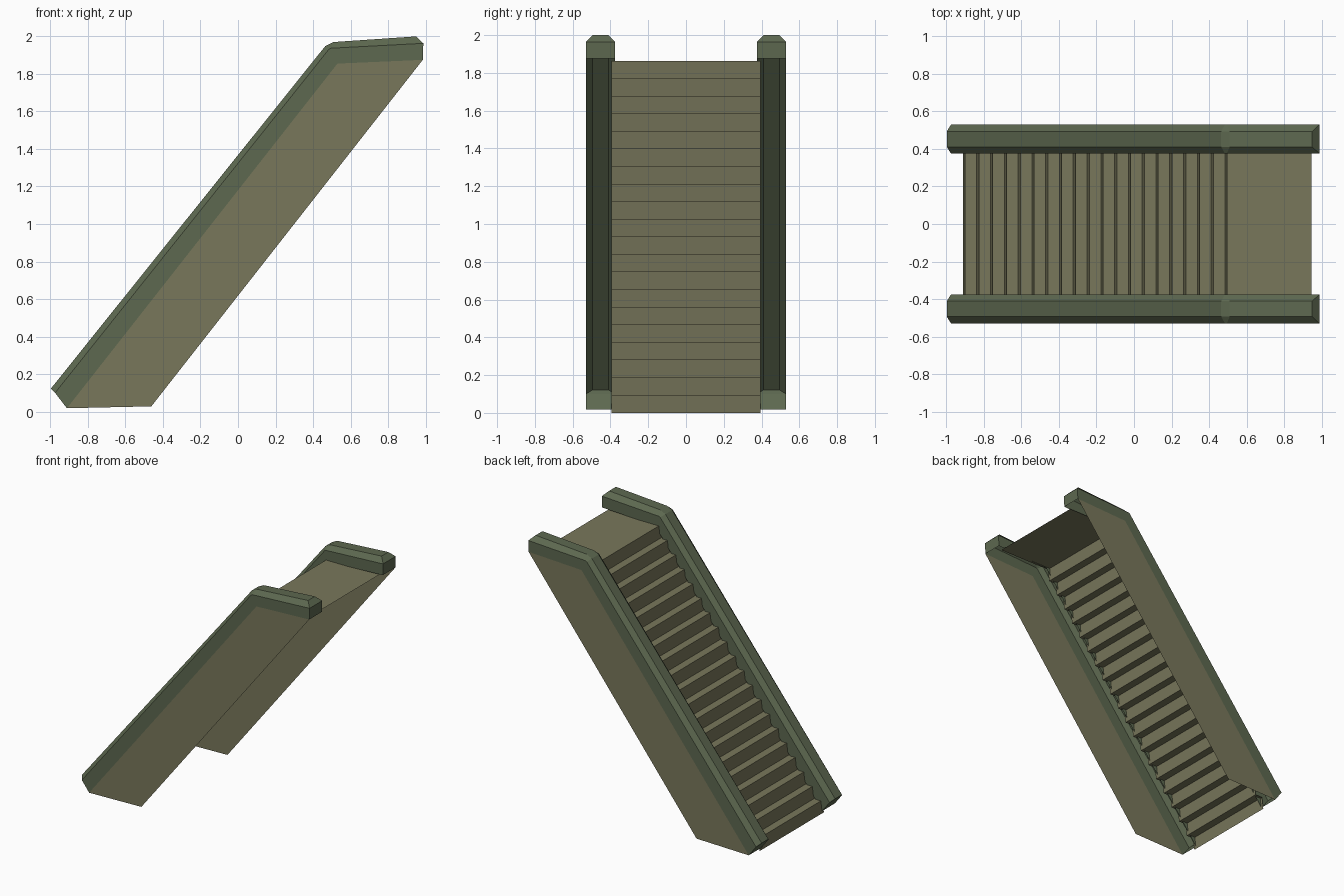
import bpy, bmesh

if "Cube" in bpy.data.objects:
    bpy.data.objects.remove(bpy.data.objects["Cube"])

OUT, IN = 0.53, 0.375          # outer and inner side of each handrail
STEPS = 20


def material(name, rgb):
    m = bpy.data.materials.new(name)
    m.diffuse_color = (*rgb, 1)
    m.use_nodes = True
    m.node_tree.nodes["Principled BSDF"].inputs["Base Color"].default_value = m.diffuse_color
    return m


olive = material("olive_panel", (0.19, 0.185, 0.105))
green = material("green_rail", (0.11, 0.14, 0.08))


def finish(name, bm, mat, recalc=True):
    bmesh.ops.remove_doubles(bm, verts=bm.verts, dist=0.0005)
    if recalc:
        bmesh.ops.recalc_face_normals(bm, faces=bm.faces)
    me = bpy.data.meshes.new(name)
    bm.to_mesh(me)
    bm.free()
    me.materials.append(mat)
    ob = bpy.data.objects.new(name, me)
    bpy.context.collection.objects.link(ob)
    return ob


# Side-view lines of the handrail: open lower edge, shoulder, chamfered top
bottom = [(-0.912, 0.018), (0.53, 1.855), (0.53, 1.855), (0.985, 1.875)]
shoulder = [(-0.975, 0.10), (0.485, 1.932), (0.495, 1.937), (0.988, 1.963)]
top = [(-0.998, 0.122), (0.465, 1.948), (0.51, 1.97), (0.95, 2.0)]


def handrail(name, side):
    bm = bmesh.new()
    section = [(bottom, OUT), (shoulder, OUT), (top, OUT - 0.036),
               (top, IN + 0.036), (shoulder, IN), (bottom, IN)]
    rows = [[bm.verts.new((x, side * y, z)) for x, z in line] for line, y in section]
    for a, b in zip(rows, rows[1:]):
        for i in range(3):
            if a[i].co != a[i + 1].co:
                bm.faces.new((a[i], a[i + 1], b[i + 1], b[i]))
            else:
                bm.faces.new((a[i], b[i + 1], b[i]))
    # end caps, each a flat face plus a chamfer
    for i in (0, 3):
        bm.faces.new((rows[0][i], rows[1][i], rows[4][i], rows[5][i]))
        bm.faces.new((rows[1][i], rows[2][i], rows[3][i], rows[4][i]))
    return finish(name, bm, green)


def side_panel(name, side):
    bm = bmesh.new()
    pts = [bottom[0], (-0.462, 0.028), bottom[3], bottom[1]]
    vs = [bm.verts.new((x, side * OUT, z)) for x, z in pts]
    bm.faces.new(vs if side < 0 else vs[::-1])
    return finish(name, bm, olive, False)


for label, side in (("front", -1), ("back", 1)):
    handrail(label + "_handrail", side)
    side_panel(label + "_side_panel", side)

# Folded sheet of slightly leaning risers and treads, ending in the landing
run, rise = 0.0735, 1.862 / STEPS
profile = []
for i in range(STEPS):
    x = -0.912 + i * run
    profile += [(x, i * rise), (x + 0.012, (i + 1) * rise)]
profile.append((0.945, STEPS * rise))
bm = bmesh.new()
left, right = ([bm.verts.new((x, y, z)) for x, z in profile] for y in (-0.395, 0.395))
for i in range(len(profile) - 1):
    bm.faces.new((left[i], left[i + 1], right[i + 1], right[i]))
finish("steps_and_landing", bm, olive, False)
